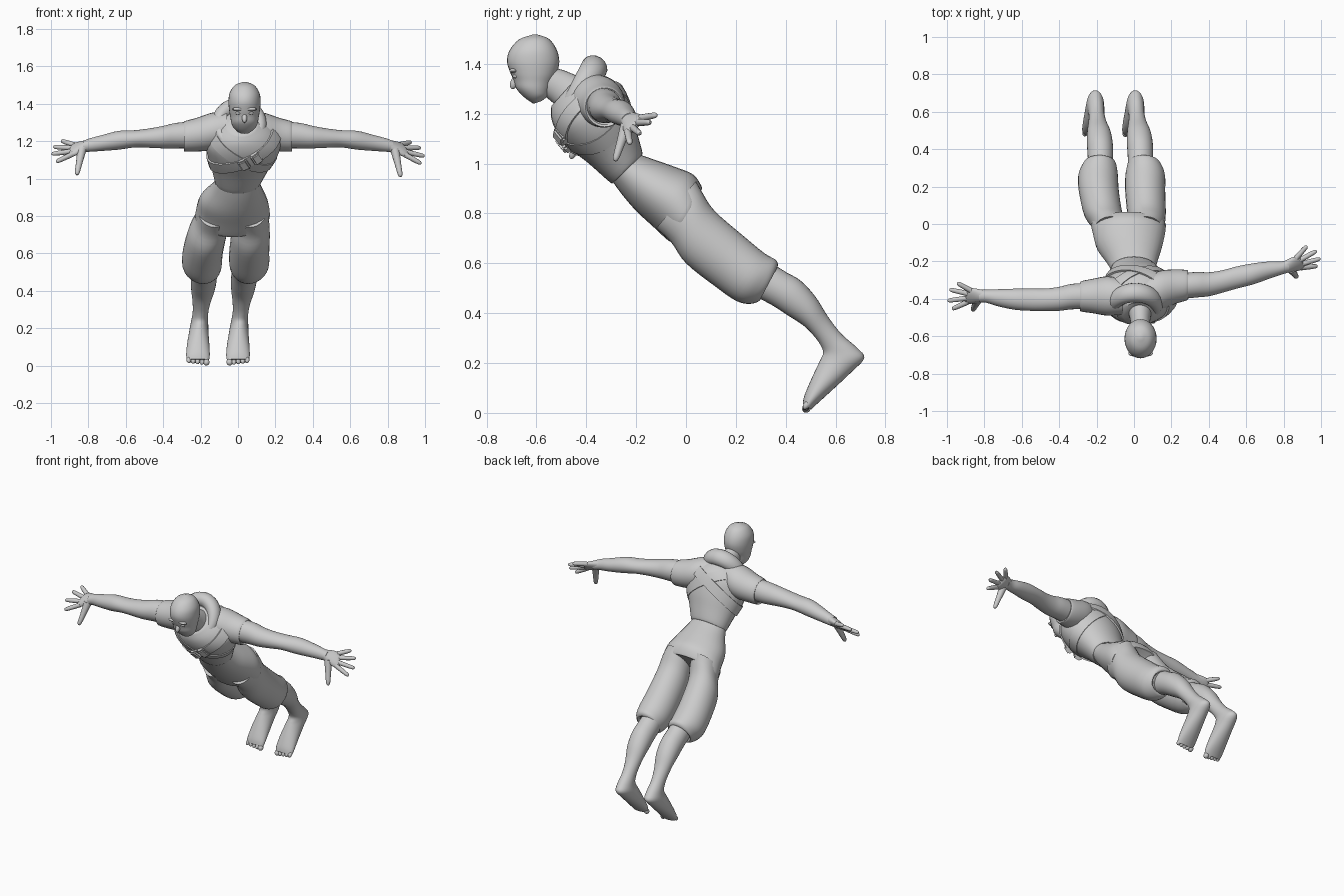
import bpy, bmesh, math
from mathutils import Vector as V, Matrix
from mathutils.bvhtree import BVHTree

clay = bpy.data.materials.new("clay_grey")
clay.diffuse_color = (0.6, 0.6, 0.6, 1)


def finish(name, bm, angle=40):
    bmesh.ops.recalc_face_normals(bm, faces=bm.faces)
    me = bpy.data.meshes.new(name)
    bm.to_mesh(me)
    bm.free()
    for p in me.polygons:
        p.use_smooth = True
    me.set_sharp_from_angle(angle=math.radians(angle))
    me.materials.append(clay)
    ob = bpy.data.objects.new(name, me)
    bpy.context.collection.objects.link(ob)
    return ob


def spline(a, b, c, d, t):
    return 0.5 * (2 * b + (c - a) * t + (2 * a - 5 * b + 4 * c - d) * t * t
                  + (3 * b - a - 3 * c + d) * t ** 3)


def loft(name, secs, closed=False, sides=28, steps=4):
    """Skin through ellipses given as (centre, half axis, half axis)."""
    n = len(secs)
    pick = (lambda i: secs[i % n]) if closed else (lambda i: secs[min(max(i, 0), n - 1)])
    rings = []
    for i in range(n if closed else n - 1):
        for k in range(steps):
            rings.append([spline(pick(i - 1)[j], pick(i)[j], pick(i + 1)[j], pick(i + 2)[j], k / steps)
                          for j in range(3)])
    if not closed:
        rings.append(secs[-1])
    bm = bmesh.new()
    rows = []
    for c, a, b in rings:
        rows.append([bm.verts.new(c + a * math.cos(w) + b * math.sin(w))
                     for w in (2 * math.pi * s / sides for s in range(sides))])
    for i in range(len(rows) if closed else len(rows) - 1):
        r, q = rows[i], rows[(i + 1) % len(rows)]
        for s in range(sides):
            t = (s + 1) % sides
            bm.faces.new((r[s], r[t], q[t], q[s]))
    if not closed:
        bm.faces.new(rows[0])
        bm.faces.new(rows[-1])
    return finish(name, bm)


def body(name, rows, dx=0.0):
    """Rows: back y, back z, front y, front z, centre x, half width."""
    secs = []
    for by, bz, fy, fz, x, w in rows:
        secs.append((V((x + dx, (by + fy) / 2, (bz + fz) / 2)), V((w, 0, 0)),
                     V((0, (fy - by) / 2, (fz - bz) / 2))))
    return loft(name, secs)


def tube(name, pts, radii):
    d = (V(pts[-1]) - V(pts[0])).normalized()
    a = d.orthogonal().normalized()
    b = d.cross(a)
    return loft(name, [(V(p), a * r, b * r) for p, r in zip(pts, radii)], sides=12, steps=3)


def ball(name, loc, size, tilt=0):
    bm = bmesh.new()
    m = Matrix.Translation(loc) @ Matrix.Rotation(tilt, 4, 'X') @ Matrix.Diagonal((*size, 1))
    bmesh.ops.create_uvsphere(bm, u_segments=16, v_segments=10, radius=1, matrix=m)
    return finish(name, bm)


# Head, face and neck
HX = 0.035
body("head", [(-0.595, 1.517, -0.615, 1.517, HX, 0.01), (-0.55, 1.50, -0.67, 1.497, HX, 0.053),
              (-0.52, 1.46, -0.707, 1.455, HX, 0.08), (-0.508, 1.41, -0.718, 1.41, HX, 0.086),
              (-0.518, 1.36, -0.705, 1.365, HX, 0.082), (-0.533, 1.325, -0.692, 1.335, HX, 0.076),
              (-0.545, 1.29, -0.68, 1.30, HX, 0.07), (-0.555, 1.27, -0.648, 1.265, HX, 0.055),
              (-0.58, 1.25, -0.612, 1.24, HX, 0.025)])
ball("nose", (HX, -0.688, 1.325), (0.014, 0.016, 0.028), -0.4)
for s in (-1, 1):
    ball("brow", (HX + s * 0.032, -0.692, 1.372), (0.034, 0.016, 0.010))
    ball("eye", (HX + s * 0.032, -0.68, 1.35), (0.017, 0.016, 0.009))
body("neck", [(-0.53, 1.385, -0.58, 1.28, 0.035, 0.05), (-0.48, 1.37, -0.53, 1.24, 0.033, 0.055),
              (-0.41, 1.34, -0.48, 1.18, 0.03, 0.07)])

# Tunic and hips
torso = body("tunic", [(-0.42, 1.365, -0.54, 1.23, 0.02, 0.08), (-0.335, 1.355, -0.54, 1.18, 0.02, 0.155),
                       (-0.265, 1.31, -0.515, 1.12, 0.025, 0.205), (-0.22, 1.21, -0.465, 1.06, 0.025, 0.19),
                       (-0.195, 1.12, -0.39, 1.0, 0.012, 0.155), (-0.175, 1.045, -0.305, 0.925, 0, 0.123),
                       (-0.18, 1.035, -0.295, 0.925, 0, 0.112)])
body("hip_wrap", [(-0.21, 1.045, -0.31, 0.95, 0, 0.11), (-0.14, 1.02, -0.26, 0.88, -0.01, 0.135),
                  (-0.04, 0.985, -0.20, 0.81, -0.025, 0.175), (0.03, 0.955, -0.13, 0.745, -0.027, 0.193),
                  (0.064, 0.905, -0.07, 0.69, -0.03, 0.2), (0.058, 0.895, -0.065, 0.697, -0.03, 0.19)])

# Hood rolled around the neck
U = V((0, 0.068, 0.105))
N = V((1, 0, 0)).cross(U).normalized()
hood = []
for i in range(12):
    t = 2 * math.pi * i / 12
    off = V((0.112 * math.cos(t), 0, 0)) + U * math.sin(t)
    r = 0.036 + 0.011 * math.sin(t)
    hood.append((V((0.006, -0.435, 1.28)) + off, off.normalized() * r, N * r * 1.15))
loft("hood", hood, closed=True, sides=16)

# Diagonal chest bands that follow the tunic
tree = BVHTree.FromObject(torso, bpy.context.evaluated_depsgraph_get())
AX, FW = V((0, -0.64, 0.77)), V((0, -0.77, -0.64))
MID = V((0.03, -0.345, 1.15)) + AX * 0.035


def hit(p, d):
    h = tree.ray_cast(p, d)[0]
    return h if h else p + d * 0.1


def band(name, slope, width, thick):
    u = (V((1, 0, 0)) + AX * slope).normalized()
    n = u.cross(FW).normalized()
    bm = bmesh.new()
    rows = []
    for i in range(48):
        t = 2 * math.pi * i / 48
        d = FW * math.cos(t) + u * math.sin(t)
        row = []
        for o in (-1, 0, 1):
            p = hit(MID + n * o * width, d)
            row.append((bm.verts.new(p - d * 0.01), bm.verts.new(p + d * thick)))
        rows.append([row[0][0], row[0][1], row[1][1], row[2][1], row[2][0]])
    for r, q in zip(rows, rows[1:] + rows[:1]):
        for k in range(5):
            bm.faces.new((r[k], r[(k + 1) % 5], q[(k + 1) % 5], q[k]))
    finish(name, bm)
    return u, n


band("tunic_fold", -0.6, 0.03, 0.005)
u, n = band("chest_strap", 0.5, 0.032, 0.01)

# Pouches on the strap
for ang in (0.02, 0.48):
    d = FW * math.cos(ang) + u * math.sin(ang)
    side = n.cross(d).normalized()
    frame = Matrix((side, n, d)).transposed().to_4x4()
    bm = bmesh.new()
    bmesh.ops.create_cube(bm, size=1, matrix=Matrix.Translation(hit(MID, d) + d * 0.008) @ frame
                          @ Matrix.Diagonal((0.052, 0.066, 0.036, 1)))
    bmesh.ops.bevel(bm, geom=bm.edges[:], offset=0.008, segments=2, affect='EDGES')
    finish("pouch", bm)

# Trouser legs, bare shins, feet and toes
left_pants = [(0.04, 0.93, -0.12, 0.74, -0.125, 0.09), (0.065, 0.885, -0.06, 0.685, -0.135, 0.095),
              (0.115, 0.81, 0.0, 0.6, -0.165, 0.103), (0.23, 0.71, 0.12, 0.505, -0.188, 0.107),
              (0.315, 0.64, 0.2, 0.45, -0.192, 0.106), (0.362, 0.612, 0.255, 0.437, -0.185, 0.092),
              (0.367, 0.585, 0.295, 0.45, -0.183, 0.078), (0.35, 0.58, 0.29, 0.47, -0.183, 0.065)]
right_x = (0.065, 0.07, 0.067, 0.06, 0.06, 0.055, 0.05, 0.05)
body("left_trouser_leg", left_pants)
body("right_trouser_leg", [r[:4] + (x, r[5]) for r, x in zip(left_pants, right_x)])
shin = [(0.33, 0.61, 0.27, 0.47, -0.18, 0.065), (0.40, 0.565, 0.34, 0.435, -0.18, 0.068),
        (0.46, 0.53, 0.41, 0.39, -0.183, 0.069), (0.52, 0.465, 0.475, 0.347, -0.188, 0.062),
        (0.57, 0.385, 0.52, 0.30, -0.195, 0.048), (0.625, 0.315, 0.543, 0.265, -0.2, 0.042),
        (0.685, 0.262, 0.55, 0.24, -0.204, 0.044), (0.715, 0.22, 0.54, 0.215, -0.207, 0.048),
        (0.665, 0.165, 0.528, 0.19, -0.21, 0.052), (0.585, 0.09, 0.50, 0.13, -0.213, 0.06),
        (0.53, 0.04, 0.475, 0.07, -0.214, 0.063), (0.502, 0.014, 0.468, 0.037, -0.214, 0.058)]
for dx, flip, label in ((0, 1, "left"), (0.214, -1, "right")):
    body(label + "_lower_leg", shin, dx)
    for k in range(5):
        r = 0.017 if k == 0 else 0.0125
        x = -0.214 + dx + flip * (0.045 - 0.0235 * k)
        ball("toe", (x, 0.483, 0.019 + 0.003 * k), (r, r, 0.019), -0.6)

# Sleeves, arms and hands: x, z, radius y, radius z
arm = [(0.22, 1.235, 0.07, 0.072), (0.33, 1.23, 0.068, 0.068), (0.40, 1.222, 0.064, 0.06),
       (0.47, 1.217, 0.06, 0.052), (0.55, 1.213, 0.059, 0.046), (0.64, 1.205, 0.056, 0.05),
       (0.73, 1.19, 0.045, 0.042), (0.79, 1.18, 0.035, 0.036), (0.83, 1.172, 0.034, 0.03)]
left_y = (-0.385, -0.388, -0.4, -0.405, -0.405, -0.402, -0.394, -0.386, -0.385)
right_y = (-0.335, -0.325, -0.322, -0.308, -0.286, -0.266, -0.245, -0.235, -0.224)
sleeve = [(0.06, 1.265, 0.095, 0.095), (0.14, 1.252, 0.105, 0.1), (0.22, 1.235, 0.092, 0.09),
          (0.285, 1.226, 0.08, 0.081), (0.283, 1.226, 0.068, 0.07)]
tips = {"left": [(-0.945, -0.315, 1.203), (-0.987, -0.35, 1.17), (-0.997, -0.41, 1.132), (-0.972, -0.455, 1.09)],
        "right": [(0.925, -0.117, 1.195), (0.977, -0.143, 1.165), (0.997, -0.185, 1.12), (0.98, -0.225, 1.08)]}
thumbs = {"left": (-0.862, -0.462, 1.02), "right": (0.87, -0.285, 1.01)}


def limb(name, rows, ys, s):
    loft(name, [(V((s * x, y, z)), V((0, ry, 0)), V((0, 0, rz))) for (x, z, ry, rz), y in zip(rows, ys)])


for label, s, ys in (("left", -1, left_y), ("right", 1, right_y)):
    limb(label + "_arm", arm, ys, s)
    limb(label + "_sleeve", sleeve, (-0.39, -0.385, -0.385, -0.387, -0.387) if s < 0
         else (-0.375, -0.355, -0.335, -0.327, -0.327), s)
    wrist = V((s * 0.80, ys[7], 1.178))
    knuckle = V((s * 0.89, -0.385 if s < 0 else -0.205, 1.152))
    ends = [V(p) for p in tips[label]]
    across = (ends[3] - ends[0]).normalized()
    normal = across.cross(knuckle - wrist).normalized()
    loft(label + "_palm", [(wrist.lerp(knuckle, t), across * a, normal * b) for t, a, b in
                           ((0, 0.032, 0.03), (0.35, 0.043, 0.026), (0.75, 0.052, 0.021),
                            (1, 0.048, 0.016), (1.12, 0.035, 0.008))])
    for k, e in enumerate(ends):
        base = knuckle + across * (-0.039 + 0.026 * k) - (knuckle - wrist) * 0.12
        tube(label + "_finger", [base, base.lerp(e, 0.5), base.lerp(e, 0.9), e], (0.0145, 0.0135, 0.011, 0.004))
    base = wrist.lerp(knuckle, 0.35) + across * 0.022
    e = V(thumbs[label])
    tube(label + "_thumb", [base, base.lerp(e, 0.5), base.lerp(e, 0.9), e], (0.025, 0.018, 0.013, 0.005))
